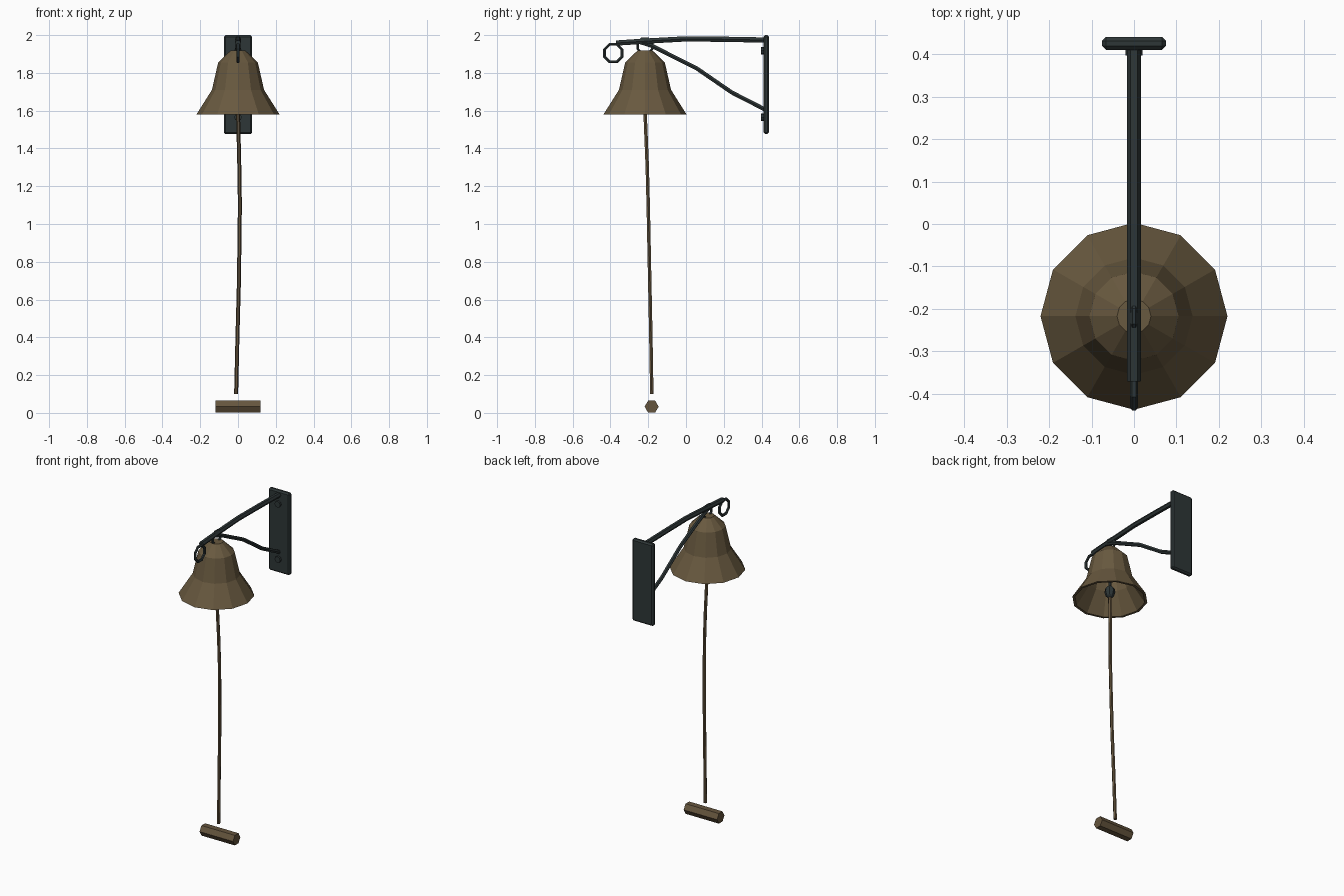
import bpy, bmesh
from math import sin, cos, pi
from mathutils import Vector, Matrix

cube = bpy.data.objects.get("Cube")
if cube:
    bpy.data.objects.remove(cube)


def material(name, rgb):
    m = bpy.data.materials.new(name)
    m.use_nodes = True
    m.diffuse_color = (*rgb, 1)
    m.node_tree.nodes["Principled BSDF"].inputs["Base Color"].default_value = (*rgb, 1)
    return m


bronze = material("aged bronze", (0.14, 0.10, 0.05))
iron = material("dark iron", (0.027, 0.037, 0.038))
rope_brown = material("rope brown", (0.13, 0.09, 0.047))

X, Y = Vector((1, 0, 0)), Vector((0, 1, 0))
BELL_Y = -0.217


def finish(name, bm, mat):
    bmesh.ops.recalc_face_normals(bm, faces=bm.faces)
    me = bpy.data.meshes.new(name)
    bm.to_mesh(me)
    bm.free()
    me.materials.append(mat)
    ob = bpy.data.objects.new(name, me)
    bpy.context.collection.objects.link(ob)
    return ob


def bridge(bm, a, b):
    n = len(a)
    for i in range(n):
        j = (i + 1) % n
        bm.faces.new((a[i], a[j], b[j], b[i]))


def tube(name, path, r, mat, side=X, sides=6, closed=False):
    """Sweep a regular polygon, with a corner along side, down a path."""
    bm = bmesh.new()
    pts = [Vector(p) for p in path]
    n = len(pts)
    rings = []
    for k, p in enumerate(pts):
        before = pts[k - 1] if closed or k else p
        after = pts[(k + 1) % n] if closed or k < n - 1 else p
        t = (after - before).normalized()
        u = (side - t * side.dot(t)).normalized()
        v = t.cross(u)
        rings.append([bm.verts.new(p + r * (u * cos(2 * pi * i / sides) + v * sin(2 * pi * i / sides)))
                      for i in range(sides)])
    for a, b in zip(rings, rings[1:]):
        bridge(bm, a, b)
    if closed:
        bridge(bm, rings[-1], rings[0])
    else:
        bm.faces.new(rings[0])
        bm.faces.new(rings[-1])
    return finish(name, bm, mat)


def lathe(name, profile, y, mat, sides=12):
    """Turn a (radius, height) profile about a vertical axis and cap both ends."""
    bm = bmesh.new()
    rings = [[bm.verts.new((r * cos(2 * pi * i / sides), y + r * sin(2 * pi * i / sides), z))
              for i in range(sides)] for r, z in profile]
    for a, b in zip(rings, rings[1:]):
        bridge(bm, a, b)
    bm.faces.new(rings[0])
    bm.faces.new(rings[-1])
    return finish(name, bm, mat)


def ring(name, y, z, r, thick, sides=8):
    path = [(0, y + r * cos(2 * pi * (i + 0.5) / sides), z + r * sin(2 * pi * (i + 0.5) / sides))
            for i in range(sides)]
    return tube(name, path, thick, iron, closed=True)


# Wall plate with chamfered edges
bm = bmesh.new()
bmesh.ops.create_cube(bm, size=1, matrix=Matrix.Translation((0, 0.425, 1.738))
                      @ Matrix.Diagonal((0.15, 0.03, 0.524, 1)))
bmesh.ops.bevel(bm, geom=bm.edges[:], offset=0.009, segments=1, affect='EDGES')
finish("wall_plate", bm, iron)

# Bolts holding the plate
for label, z in (("upper", 1.918), ("lower", 1.565)):
    tube(label + "_bolt", [(0, 0.412, z), (0, 0.397, z)], 0.02, iron, sides=8)

# Arm, brace and the curled end of the arm
tube("arm", [(0, 0.415, 1.974), (0, 0.2, 1.978), (0, 0, 1.98), (0, -0.2, 1.969), (0, -0.37, 1.958)],
     0.016, iron)
tube("brace", [(0, 0.415, 1.608), (0, 0.243, 1.696), (0, 0.055, 1.825), (0, -0.18, 1.943),
               (0, -0.24, 1.962)], 0.0125, iron)
ring("arm_curl", -0.385, 1.905, 0.05, 0.009)

# Bell, hollow inside
lathe("bell", [(0.04, 1.918), (0.105, 1.855), (0.138, 1.71), (0.22, 1.58),
               (0.205, 1.58), (0.124, 1.705), (0.092, 1.845), (0.035, 1.9)], BELL_Y, bronze)
ring("bell_loop", BELL_Y, 1.943, 0.042, 0.008)

# Clapper
tube("clapper_rod", [(0, BELL_Y, 1.905), (0, BELL_Y, 1.64)], 0.009, iron)
lathe("clapper_ball", [(0.01, 1.67), (0.028, 1.65), (0.032, 1.628), (0.024, 1.603), (0.01, 1.592)],
      BELL_Y, iron, sides=8)

# Pull rope and its handle
tube("pull_rope", [(0, BELL_Y, 1.6), (0.007, -0.205, 1.3), (0.01, -0.2, 1.1), (0.005, -0.192, 0.7),
                   (-0.003, -0.186, 0.4), (-0.01, -0.181, 0.1)], 0.0105, rope_brown)
tube("pull_handle", [(-0.118, -0.182, 0.033), (0.118, -0.182, 0.033)], 0.037, rope_brown, side=Y)
